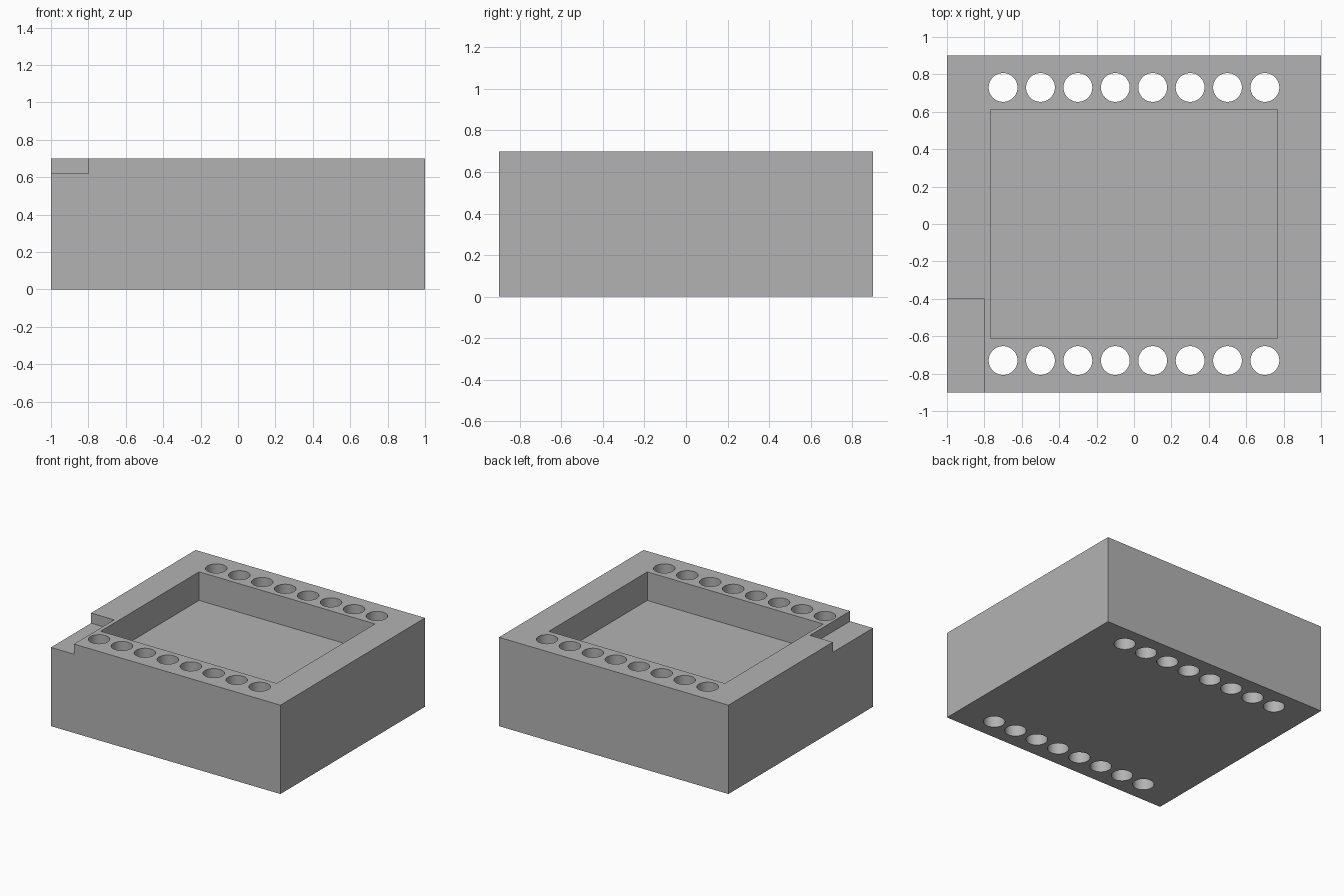
import bpy
import math

cube = bpy.data.objects.get("Cube")
if cube:
    bpy.data.objects.remove(cube, do_unlink=True)

WIDTH, DEPTH, HEIGHT = 2.0, 1.8, 0.7

grey = bpy.data.materials.new("plain_grey")
grey.use_nodes = True
colour = (0.45, 0.45, 0.45, 1)
grey.diffuse_color = colour
grey.node_tree.nodes["Principled BSDF"].inputs["Base Color"].default_value = colour


def box(name, low, high):
    """Axis-aligned box between two corners."""
    centre = [(a + b) / 2 for a, b in zip(low, high)]
    bpy.ops.mesh.primitive_cube_add(size=1, location=centre)
    obj = bpy.context.object
    obj.name = name
    obj.scale = [b - a for a, b in zip(low, high)]
    bpy.ops.object.transform_apply(location=True, rotation=False, scale=True)
    obj.data.materials.append(grey)
    return obj


def cut(target, cutter):
    """Subtract the cutter from the target, then discard it."""
    cutter.hide_render = True
    mod = target.modifiers.new(cutter.name, 'BOOLEAN')
    mod.operation = 'DIFFERENCE'
    mod.solver = 'EXACT'
    mod.object = cutter
    bpy.context.view_layer.objects.active = target
    bpy.ops.object.modifier_apply(modifier=mod.name)
    bpy.data.objects.remove(cutter, do_unlink=True)


# Solid block
block = box("socket_block", (-WIDTH / 2, -DEPTH / 2, 0), (WIDTH / 2, DEPTH / 2, HEIGHT))

# Shallow rectangular pocket in the top
cut(block, box("pocket", (-0.768, -0.612, 0.475), (0.766, 0.612, 1)))

# Corner step at the front right
cut(block, box("corner_step", (-1.2, -1.1, 0.62), (-0.8, -0.4, 1)))

# Two rows of through holes
for y in (-0.73, 0.73):
    for i in range(8):
        bpy.ops.mesh.primitive_cylinder_add(
            vertices=64, radius=0.077, depth=2, location=(-0.7 + 0.2 * i, y, HEIGHT / 2))
        hole = bpy.context.object
        hole.name = "pin_hole"
        hole.data.materials.append(grey)
        cut(block, hole)

# Smooth hole walls, sharp edges elsewhere
bpy.ops.object.select_all(action='DESELECT')
block.select_set(True)
bpy.context.view_layer.objects.active = block
bpy.ops.object.shade_smooth_by_angle(angle=math.radians(30))
